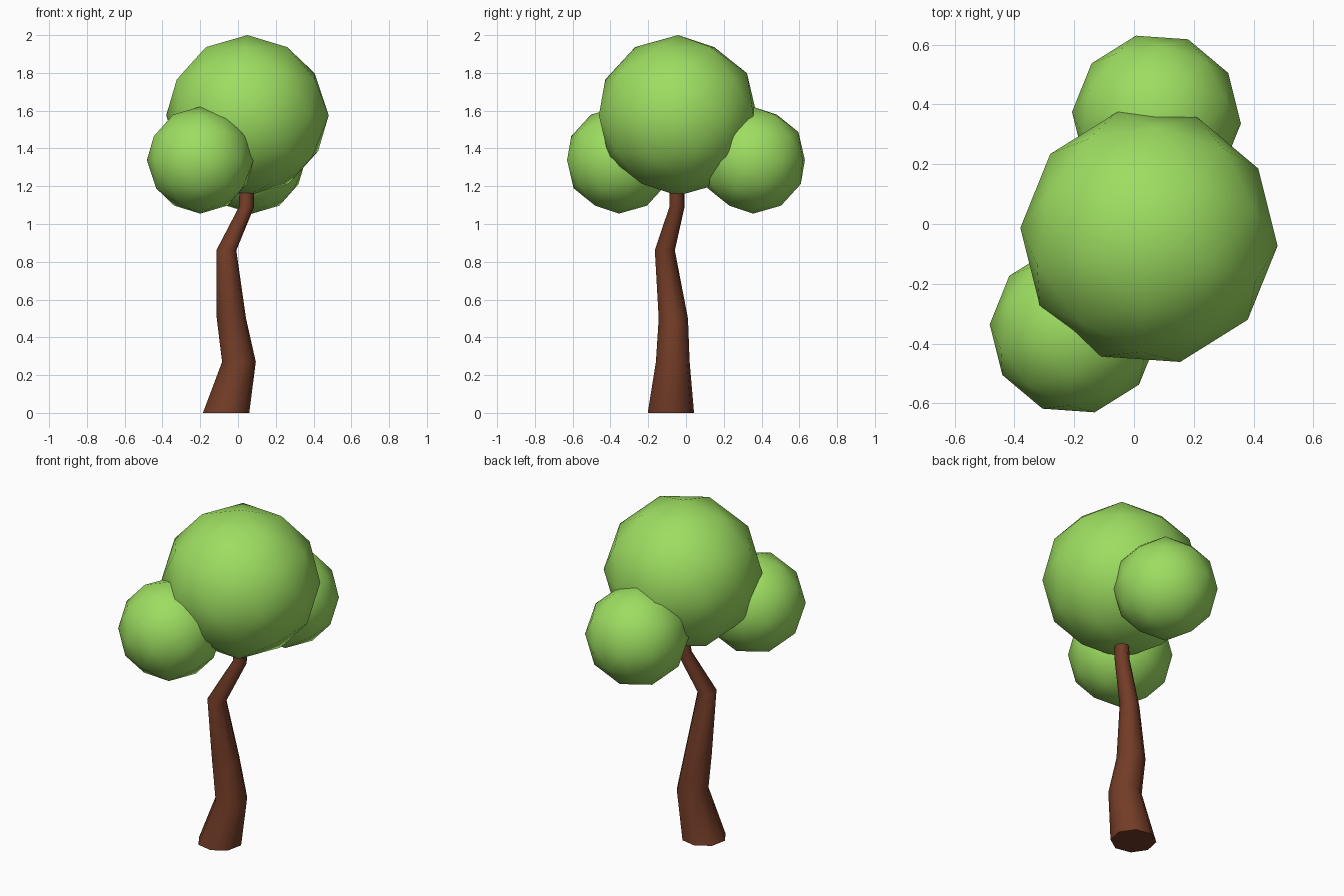
import bpy, bmesh, math
from mathutils import Matrix

if "Cube" in bpy.data.objects:
    bpy.data.objects.remove(bpy.data.objects["Cube"])


def material(name, rgb):
    m = bpy.data.materials.new(name)
    m.diffuse_color = (*rgb, 1)
    m.use_nodes = True
    m.node_tree.nodes["Principled BSDF"].inputs["Base Color"].default_value = m.diffuse_color
    return m


leaf = material("leaf_green", (0.34, 0.73, 0.12))
bark = material("bark_brown", (0.17, 0.045, 0.02))


def add_object(name, bm, mat):
    mesh = bpy.data.meshes.new(name)
    bm.to_mesh(mesh)
    bm.free()
    mesh.materials.append(mat)
    ob = bpy.data.objects.new(name, mesh)
    bpy.context.collection.objects.link(ob)
    return ob


# Low-poly leaf balls, all turned the same way
def leaf_ball(name, centre, radius, height):
    bm = bmesh.new()
    mat = (Matrix.Translation(centre)
           @ Matrix.Rotation(math.radians(-22), 4, 'Z')
           @ Matrix.Diagonal((radius, radius, height, 1)))
    bmesh.ops.create_icosphere(bm, subdivisions=2, radius=1, matrix=mat)
    for f in bm.faces:
        f.smooth = True
    return add_object(name, bm, leaf)


leaf_ball("main_foliage", (0.05, -0.043, 1.575), 0.431, 0.425)
leaf_ball("front_foliage", (-0.20, -0.355, 1.338), 0.283, 0.283)
leaf_ball("back_foliage", (0.075, 0.355, 1.338), 0.283, 0.283)

# Crooked tapering trunk: x, y, z, radius of each ring
rings = [
    (-0.063, -0.080, 0.00, 0.125),
    (0.005, -0.070, 0.27, 0.091),
    (-0.035, -0.067, 0.50, 0.079),
    (-0.062, -0.112, 0.86, 0.054),
    (0.045, -0.048, 1.09, 0.041),
    (0.048, -0.047, 1.24, 0.039),
]
SIDES = 8
bm = bmesh.new()
loops = []
for x, y, z, r in rings:
    angles = [math.tau * (i + 0.25) / SIDES for i in range(SIDES)]
    loops.append([bm.verts.new((x + r * math.cos(a), y + r * math.sin(a), z))
                  for a in angles])
for low, high in zip(loops, loops[1:]):
    for i in range(SIDES):
        j = (i + 1) % SIDES
        bm.faces.new((low[i], low[j], high[j], high[i]))
bm.faces.new(loops[0][::-1])
bm.faces.new(loops[-1])
trunk = add_object("trunk", bm, bark)
bpy.context.view_layer.objects.active = trunk
trunk.select_set(True)
bpy.ops.object.shade_smooth_by_angle(angle=math.radians(60))
